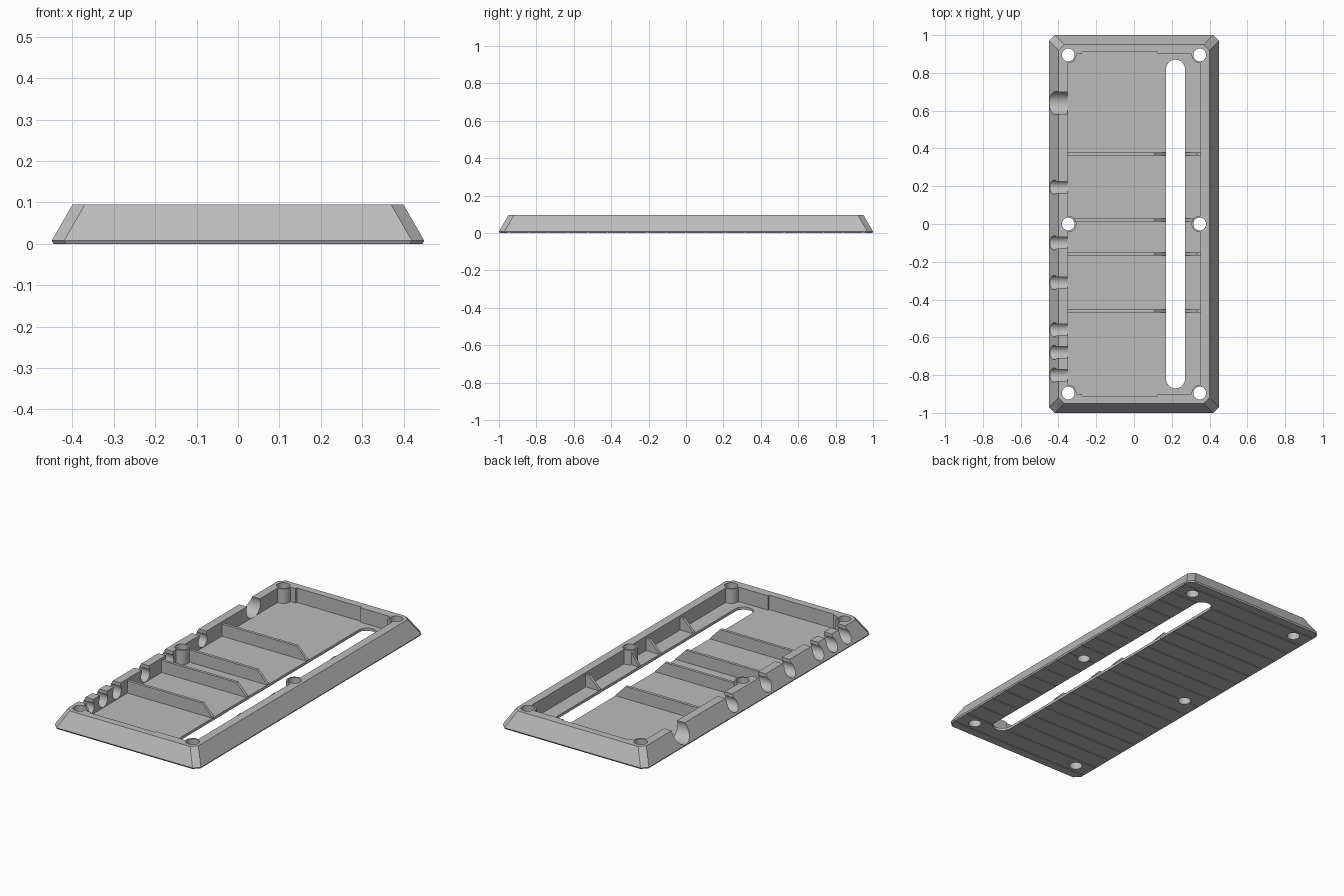
import bpy, bmesh, math

if "Cube" in bpy.data.objects:
    bpy.data.objects.remove(bpy.data.objects["Cube"], do_unlink=True)

GREY = (0.5, 0.5, 0.5, 1)
grey = bpy.data.materials.new("plain grey")
grey.use_nodes = True
grey.diffuse_color = GREY
grey.node_tree.nodes["Principled BSDF"].inputs["Base Color"].default_value = GREY

TOP, FLOOR = 0.095, 0.015
IN_X, IN_Y = 0.353, 0.9


def finish(name, bm):
    bmesh.ops.recalc_face_normals(bm, faces=bm.faces)
    mesh = bpy.data.meshes.new(name)
    bm.to_mesh(mesh)
    bm.free()
    ob = bpy.data.objects.new(name, mesh)
    bpy.context.collection.objects.link(ob)
    mesh.materials.append(grey)
    return ob


def loft(name, rings):
    """Join closed rings of points and cap both ends."""
    bm = bmesh.new()
    loops = [[bm.verts.new(p) for p in ring] for ring in rings]
    n = len(loops[0])
    for a, b in zip(loops, loops[1:]):
        for i in range(n):
            j = (i + 1) % n
            bm.faces.new((a[i], a[j], b[j], b[i]))
    bm.faces.new(loops[0])
    bm.faces.new(loops[-1])
    return finish(name, bm)


def box(name, x0, x1, y0, y1, z0, z1):
    return loft(name, [[(x0, y0, z), (x1, y0, z), (x1, y1, z), (x0, y1, z)]
                       for z in (z0, z1)])


def circle(r, n=32):
    return [(r * math.cos(2 * math.pi * i / n), r * math.sin(2 * math.pi * i / n))
            for i in range(n)]


def post(name, x, y, r, z0, z1):
    return loft(name, [[(x + a, y + b, z) for a, b in circle(r)] for z in (z0, z1)])


def octagon(hx, hy, c, z):
    """Rectangle with cut corners."""
    return [(hx, c - hy, z), (hx, hy - c, z), (hx - c, hy, z), (c - hx, hy, z),
            (-hx, hy - c, z), (-hx, c - hy, z), (c - hx, -hy, z), (hx - c, -hy, z)]


def bake(ob, tools, operation):
    """Apply a boolean for each tool, then drop the tools."""
    for tool in tools:
        mod = ob.modifiers.new("bool", "BOOLEAN")
        mod.operation, mod.solver, mod.object = operation, "EXACT", tool
        tool.hide_render = True
    dg = bpy.context.evaluated_depsgraph_get()
    mesh = bpy.data.meshes.new_from_object(ob.evaluated_get(dg))
    ob.modifiers.clear()
    ob.data = mesh
    for tool in tools:
        bpy.data.objects.remove(tool, do_unlink=True)


# Sloped tray body
body = loft("tray", [octagon(0.446, 0.996, 0.03, 0), octagon(0.45, 1, 0.03, 0.008),
                     octagon(0.4, 0.95, 0.03, TOP)])

# Cavity with shallow recesses in both end walls
bake(body, [box("cavity", -IN_X, IN_X, -IN_Y, IN_Y, FLOOR, 0.2),
            box("end_recess", -0.275, 0.125, -0.91, 0.91, FLOOR, 0.2)], "DIFFERENCE")

# Screw bosses at corners and mid sides
spots = [(x, y) for x in (-0.348, 0.348) for y in (-0.895, 0, 0.895)]
bake(body, [post("boss", x, y, 0.043, 0.005, TOP) for x, y in spots], "UNION")
cutters = [post("screw_hole", x, y, 0.034, -0.1, 0.2) for x, y in spots]

# Long rounded slot through the floor
slot = []
for i in range(33):
    a = math.pi * i / 32
    slot.append((0.22 + 0.05 * math.cos(a), 0.82 + 0.05 * math.sin(a)))
slot += [(0.44 - x, -y) for x, y in slot]
cutters.append(loft("slot", [[(x, y, z) for x, y in slot] for z in (-0.1, FLOOR + 0.001)]))

# Cable channels through the right wall, open at the top
channels = [(0.64, 0.062, 0.072)] + [(y, 0.038, 0.055) for y in
                                     (0.195, -0.1, -0.31, -0.56, -0.68, -0.8)]
for y, r, z in channels:
    cutters.append(loft("channel", [[(x, y + a, z + b) for a, b in circle(r)]
                                    for x in (-0.6, -IN_X)]))
    cutters.append(box("channel_mouth", -0.6, -IN_X, y - 0.8 * r, y + 0.8 * r, z, 0.2))

# Fine grooves across the underside
for i in range(-9, 10):
    y = i * 0.105
    cutters.append(box("groove", -0.6, 0.6, y - 0.003, y + 0.003, -0.1, 0.003))
bake(body, cutters, "DIFFERENCE")


def plate(name, y, profile):
    return loft(name, [[(x, y + d, z) for x, z in profile] for d in (-0.008, 0.008)])


# Divider ribs with sloped ends, and matching gussets on the far wall
for i, y in enumerate((0.37, 0.022, -0.16, -0.46)):
    low = FLOOR - 0.004
    end = -0.32 if abs(y) < 0.1 else -IN_X - 0.003
    plate(f"divider_{i + 1}", y, [(end, low), (0.17, low), (0.17, FLOOR + 0.003),
                                  (0.108, 0.083), (end, 0.083)])
    far = 0.316 if abs(y) < 0.1 else IN_X + 0.003
    plate(f"gusset_{i + 1}", y, [(0.27, low), (far, low), (far, 0.083),
                                 (0.333 if far > 0.33 else far, 0.083), (0.27, FLOOR + 0.003)])

# Smooth round walls, keep hard edges
bpy.ops.object.select_all(action="DESELECT")
body.select_set(True)
bpy.context.view_layer.objects.active = body
bpy.ops.object.shade_smooth_by_angle(angle=math.radians(30))
